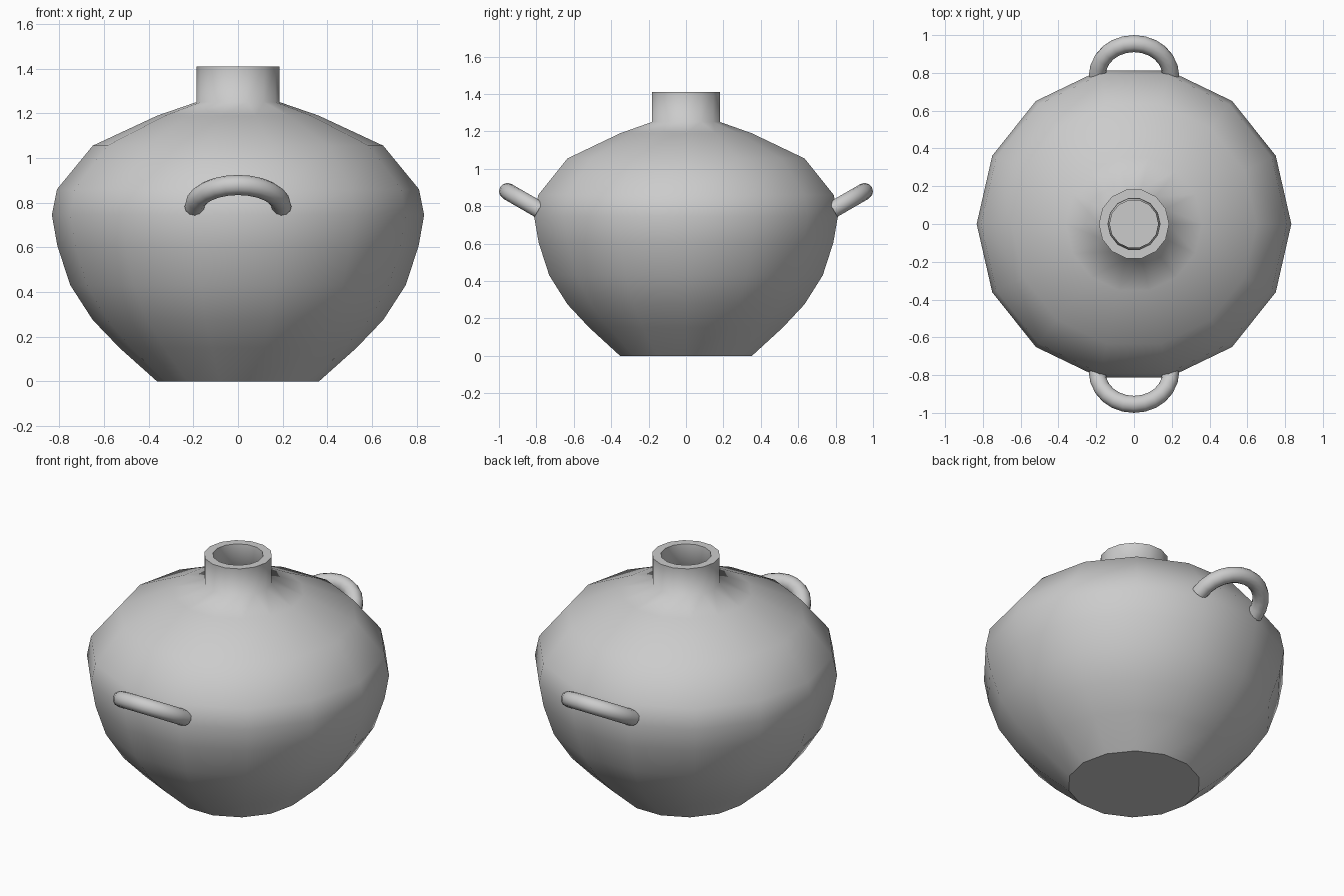
import bpy, bmesh
from math import sin, cos, pi, radians
from mathutils import Vector

if "Cube" in bpy.data.objects:
    bpy.data.objects.remove(bpy.data.objects["Cube"])


def skin(name, rings, flat_spans=()):
    """Join equal-sized rings of points into a capped tube; flat_spans stay flat shaded."""
    bm = bmesh.new()
    loops = [[bm.verts.new(p) for p in ring] for ring in rings]
    n = len(loops[0])
    for i in range(len(loops) - 1):
        for k in range(n):
            j = (k + 1) % n
            f = bm.faces.new((loops[i][k], loops[i][j], loops[i + 1][j], loops[i + 1][k]))
            f.smooth = i not in flat_spans
    bm.faces.new(loops[0][::-1])
    bm.faces.new(loops[-1])
    bmesh.ops.recalc_face_normals(bm, faces=bm.faces)
    mesh = bpy.data.meshes.new(name)
    bm.to_mesh(mesh)
    bm.free()
    obj = bpy.data.objects.new(name, mesh)
    bpy.context.collection.objects.link(obj)
    return obj


# Jar: 14-sided lathe, outer wall, flat rim, then hollow inside
SIDES = 14
outer = [(.362, 0), (.53, .15), (.65, .275), (.75, .43), (.808, .605), (.833, .745),
         (.81, .86), (.65, 1.055), (.36, 1.19), (.186, 1.25), (.186, 1.41)]
inner = [(.138, 1.41), (.128, 1.22), (.33, 1.14), (.61, 1.01), (.76, .84), (.783, .745),
         (.76, .62), (.70, .45), (.61, .31), (.49, .18), (.34, .05)]
jar_rings = [[Vector((r * cos(2 * pi * k / SIDES), r * sin(2 * pi * k / SIDES), z))
              for k in range(SIDES)] for r, z in outer + inner]
skin("jar_body", jar_rings, flat_spans=(len(outer) - 1,))


# Handles: half rings tilted 30 degrees upward, front and back
def handle(name, side, big=.194, small=.045, steps=12, around=12):
    out = Vector((0, side * cos(radians(30)), sin(radians(30))))
    across = Vector((1, 0, 0))
    up = across.cross(out)
    centre = Vector((0, side * .787, .782))
    rings = []
    for i in range(steps + 1):
        a = pi * i / steps
        radial = across * cos(a) + out * sin(a)
        rings.append([centre + radial * (big + small * cos(2 * pi * k / around))
                      + up * small * sin(2 * pi * k / around) for k in range(around)])
    skin(name, rings)


handle("front_handle", -1)
handle("back_handle", 1)
